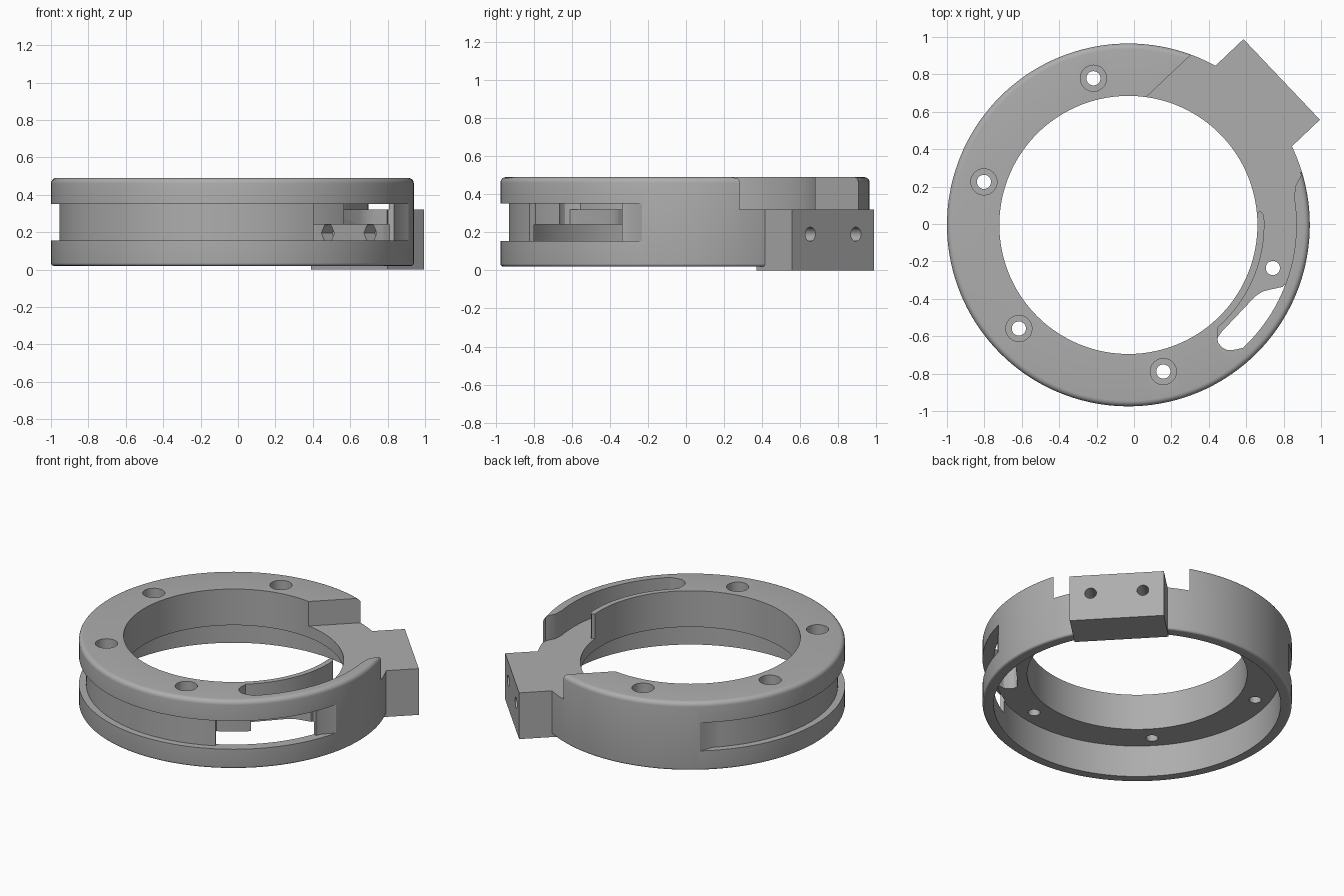
import bpy, bmesh, math
from mathutils import Matrix, Vector

cube = bpy.data.objects.get("Cube")
if cube:
    bpy.data.objects.remove(cube, do_unlink=True)

CENTRE = Vector((-0.03, -0.005, 0))   # ring axis
BLOCK_ANGLE = math.radians(43.5)      # direction of the clamp block
TOP, FLOOR, FLANGE = 0.49, 0.32, 0.24
OUTER, SKIRT, BORE = 0.97, 0.90, 0.69

grey = bpy.data.materials.new("plain_grey")
grey.use_nodes = True
grey.diffuse_color = (0.42, 0.42, 0.42, 1)
grey.node_tree.nodes["Principled BSDF"].inputs["Base Color"].default_value = grey.diffuse_color


def make_object(name, bm):
    bmesh.ops.recalc_face_normals(bm, faces=bm.faces)
    mesh = bpy.data.meshes.new(name)
    bm.to_mesh(mesh)
    bm.free()
    mesh.materials.append(grey)
    obj = bpy.data.objects.new(name, mesh)
    bpy.context.collection.objects.link(obj)
    obj.location = CENTRE
    return obj


def polar(r, deg):
    a = math.radians(deg)
    return (r * math.cos(a), r * math.sin(a))


def arc(r, start, end, step=2.5):
    n = max(2, round(abs(end - start) / step))
    return [polar(r, start + (end - start) * i / n) for i in range(n + 1)]


def prism(name, outline, z0, z1):
    bm = bmesh.new()
    face = bm.faces.new([bm.verts.new((x, y, z0)) for x, y in outline])
    up = bmesh.ops.extrude_face_region(bm, geom=[face])
    moved = [v for v in up["geom"] if isinstance(v, bmesh.types.BMVert)]
    bmesh.ops.translate(bm, verts=moved, vec=(0, 0, z1 - z0))
    return make_object(name, bm)


def block_box(name, u0, u1, half_width, z0, z1):
    """Box aligned with the clamp block direction."""
    c, s = math.cos(BLOCK_ANGLE), math.sin(BLOCK_ANGLE)
    corners = [(u0, -half_width), (u1, -half_width), (u1, half_width), (u0, half_width)]
    return prism(name, [(u * c - v * s, u * s + v * c) for u, v in corners], z0, z1)


def cylinder(name, radius, depth, matrix, sides=32):
    bm = bmesh.new()
    bmesh.ops.create_cone(bm, cap_ends=True, segments=sides, radius1=radius,
                          radius2=radius, depth=depth, matrix=matrix)
    return make_object(name, bm)


def combine(target, tool, operation="DIFFERENCE"):
    tool.hide_render = True
    mod = target.modifiers.new("cut", "BOOLEAN")
    mod.operation, mod.solver, mod.object = operation, "EXACT", tool
    bpy.context.view_layer.objects.active = target
    bpy.ops.object.modifier_apply(modifier=mod.name)
    bpy.data.objects.remove(tool, do_unlink=True)


# Ring body: flange with a hanging skirt, rounded outer edges
profile = [(BORE, FLANGE), (SKIRT, FLANGE), (SKIRT, 0.02)]
for cz, r, start in ((0.035, 0.015, -90), (TOP - 0.03, 0.03, 0)):
    for i in range(6):
        dx, dz = polar(r, start + 18 * i)
        profile.append((OUTER - r + dx, cz + dz))
profile.append((BORE, TOP))
bm = bmesh.new()
steps = 144
rings = [[bm.verts.new((*polar(r, 360 * i / steps), z)) for r, z in profile] for i in range(steps)]
for i in range(steps):
    a, b = rings[i], rings[(i + 1) % steps]
    for j in range(len(profile)):
        k = (j + 1) % len(profile)
        bm.faces.new((a[j], b[j], b[k], a[k]))
body = make_object("clamp_ring", bm)

# Clamp block, then the wide notch above it
combine(body, block_box("clamp_block", 0.86, 1.13, 0.297, 0, 0.36), "UNION")
combine(body, block_box("notch_cutter", 0.3, 1.5, 0.43, FLOOR, 0.7))

# Belt groove with run-out ends
groove = [polar(0.975, 128)] + arc(0.925, 134, 341) + [polar(0.975, 347)] + arc(1.1, 347, 128)
combine(body, prism("groove_cutter", groove, 0.155, 0.35))

# Channel sunk into the top face, flared at the notch
round_end = [(0.475, -0.605), (0.48, -0.63), (0.5, -0.655), (0.53, -0.67), (0.57, -0.667)]
channel = (round_end + arc(0.898, -47, 9) + [polar(0.915, 13), polar(0.96, 16), polar(0.96, 20),
           polar(0.66, 20), polar(0.66, 7.5), polar(0.71, 6)] + arc(0.727, 4, -49))
combine(body, prism("channel_cutter", channel, FLOOR, 0.7))

# Opening through the channel floor
opening = round_end + arc(0.898, -47, -21.5) + [(0.77, -0.343), (0.72, -0.355), (0.68, -0.38), (0.5, -0.57)]
combine(body, prism("opening_cutter", opening, 0.2, 0.4))

# Window in the groove wall
window = arc(0.89, -62, -21) + arc(1.05, -21, -62)
combine(body, prism("window_cutter", window, 0.155, 0.35))

# Screw holes, counterbored except the one in the channel
for i in range(5):
    x, y = polar(0.806, 103.4 + 60 * i)
    place = Matrix.Translation((x, y, 0.4))
    combine(body, cylinder("hole_cutter", 0.038, 0.5, place))
    if i < 4:
        combine(body, cylinder("counterbore_cutter", 0.07, 0.16, place @ Matrix.Translation((0, 0, 0.04))))

# Clamp bolt holes with nut pockets on the inside
turn = Matrix.Rotation(BLOCK_ANGLE, 4, "Z")
along = Matrix.Rotation(math.pi / 2, 4, "Y")
for v in (-0.165, 0.165):
    combine(body, cylinder("bolt_cutter", 0.037, 0.5, turn @ Matrix.Translation((1.0, v, 0.19)) @ along))
    combine(body, cylinder("nut_cutter", 0.05, 0.16, turn @ Matrix.Translation((0.86, v, 0.195)) @ along, 6))

# Smooth round walls, keep edges crisp
bpy.ops.object.select_all(action="DESELECT")
body.select_set(True)
bpy.context.view_layer.objects.active = body
bpy.ops.object.shade_smooth_by_angle(angle=math.radians(25))
